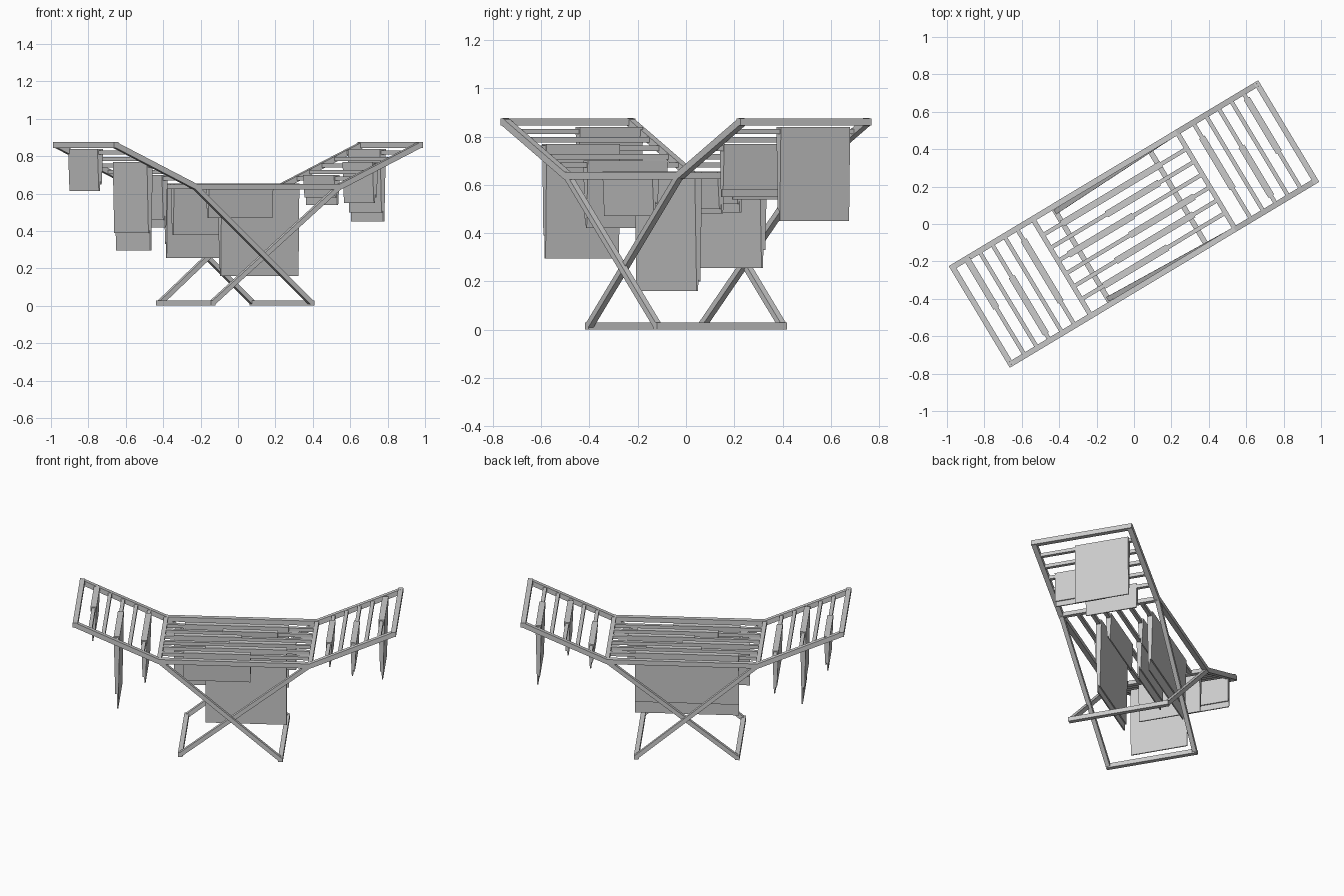
import bpy, bmesh, math
from mathutils import Vector, Matrix

if "Cube" in bpy.data.objects:
    bpy.data.objects.remove(bpy.data.objects["Cube"])

# Whole rack is turned on the floor
TURN = Matrix.Rotation(math.radians(31), 4, 'Z')

grey = bpy.data.materials.new("plain grey")
grey.use_nodes = True
grey.diffuse_color = (0.6, 0.6, 0.6, 1)
grey.node_tree.nodes["Principled BSDF"].inputs["Base Color"].default_value = (0.6, 0.6, 0.6, 1)

HINGE, TIP, FOOT_Z = 0.45, 0.95, 0.015
DECK_Z, TIP_Z = 0.637, 0.86
SIDE = 0.302          # rail centre from the long axis
T = 0.03              # frame tube thickness


def finish(name, bm):
    bmesh.ops.recalc_face_normals(bm, faces=bm.faces)
    bm.transform(TURN)
    me = bpy.data.meshes.new(name)
    bm.to_mesh(me)
    bm.free()
    me.materials.append(grey)
    ob = bpy.data.objects.new(name, me)
    bpy.context.collection.objects.link(ob)


def add_bar(bm, a, b, t, extra=0.0):
    """Square tube between two points."""
    a, b = Vector(a), Vector(b)
    d = b - a
    x = d.normalized()
    side = Vector((0, 1, 0)) if abs(x.y) < 0.9 else Vector((1, 0, 0))
    z = x.cross(side).normalized()
    y = z.cross(x)
    rot = Matrix((x, y, z)).transposed().to_4x4()
    m = Matrix.Translation((a + b) / 2) @ rot @ Matrix.Diagonal((d.length + extra, t, t, 1))
    bmesh.ops.create_cube(bm, size=1, matrix=m)


def wing_z(u):
    return DECK_Z + (abs(u) - HINGE) / (TIP - HINGE) * (TIP_Z - DECK_Z)


# Two crossing frames: wing, hinge, legs and foot
def frame(name, s, foot_u, foot_v):
    bm = bmesh.new()
    for k in (-1, 1):
        tip = (s * TIP, k * SIDE, TIP_Z)
        hinge = (s * HINGE, k * SIDE, DECK_Z)
        foot = (foot_u, k * foot_v, FOOT_Z)
        add_bar(bm, tip, hinge, T, 0.01)
        add_bar(bm, hinge, foot, 0.026, 0.01)
    add_bar(bm, (s * TIP, -SIDE, TIP_Z), (s * TIP, SIDE, TIP_Z), T, T)
    add_bar(bm, (s * HINGE, -SIDE, DECK_Z), (s * HINGE, SIDE, DECK_Z), 0.026)
    add_bar(bm, (foot_u, -foot_v, FOOT_Z), (foot_u, foot_v, FOOT_Z), 0.028, 0.026)
    finish(name, bm)


frame("outer_frame", -1, 0.275, SIDE)
frame("inner_frame", 1, -0.325, 0.272)

# Deck rails and slats
bm = bmesh.new()
for k in (-1, 1):
    add_bar(bm, (-HINGE, k * SIDE, DECK_Z), (HINGE, k * SIDE, DECK_Z), T)
finish("deck_rails", bm)

SLATS = [-0.2 + 0.08 * i for i in range(6)]
bm = bmesh.new()
for v in SLATS:
    add_bar(bm, (-HINGE, v, DECK_Z), (HINGE, v, DECK_Z), 0.022)
finish("deck_slats", bm)

# Wing slats
RUNGS = [0.55 + 0.078 * i for i in range(5)]
for s, name in ((1, "left_wing_slats"), (-1, "right_wing_slats")):
    bm = bmesh.new()
    for u in RUNGS:
        add_bar(bm, (s * u, -SIDE, wing_z(u)), (s * u, SIDE, wing_z(u)), 0.022)
    finish(name, bm)


# Folded cloth: a hanging wedge, one flap longer than the other
def cloth(name, along_deck, pos, lo, hi, z_neg, z_pos):
    top = (DECK_Z if along_deck else wing_z(pos)) + 0.018
    w = 0.018
    mid = max(z_neg, z_pos)
    prof = [(-w, top), (w, top), (w * 0.5, z_pos), (w * 0.1, z_pos),
            (0, mid + 0.02), (-w * 0.1, z_neg), (-w * 0.5, z_neg)]
    bm = bmesh.new()
    def place(c, r, z):
        return (r, pos + c, z) if along_deck else (pos + c, r, z)
    face = bm.faces.new([bm.verts.new(place(c, lo, z)) for c, z in prof])
    ext = bmesh.ops.extrude_face_region(bm, geom=[face])
    shift = Vector(place(0, hi, 0)) - Vector(place(0, lo, 0))
    bmesh.ops.translate(bm, vec=shift, verts=[e for e in ext["geom"] if isinstance(e, bmesh.types.BMVert)])
    finish(name, bm)


# Clothes on the deck, front slat to back slat
for i, (lo, hi, zn, zp) in enumerate([
        (-0.31, 0.09, 0.47, 0.52), (-0.185, 0.30, 0.16, 0.2),
        (-0.05, 0.35, 0.5, 0.48), (-0.385, 0.02, 0.38, 0.44),
        (-0.1, 0.23, 0.52, 0.485), (-0.33, 0.29, 0.255, 0.33)]):
    cloth("deck_cloth_%d" % (i + 1), True, SLATS[i], lo, hi, zn, zp)

# Clothes on the wings
for i, (lo, hi, zn, zp) in {0: (-0.11, 0.21, 0.58, 0.54),
                            2: (-0.25, 0.06, 0.55, 0.58),
                            4: (-0.07, 0.265, 0.5, 0.45)}.items():
    cloth("left_wing_cloth_%d" % i, False, RUNGS[i], lo, hi, zn, zp)
for i, (lo, hi, zn, zp) in {0: (-0.155, 0.23, 0.46, 0.42),
                            2: (-0.26, 0.095, 0.39, 0.295),
                            4: (-0.005, 0.3, 0.615, 0.65)}.items():
    cloth("right_wing_cloth_%d" % i, False, -RUNGS[i], lo, hi, zn, zp)
